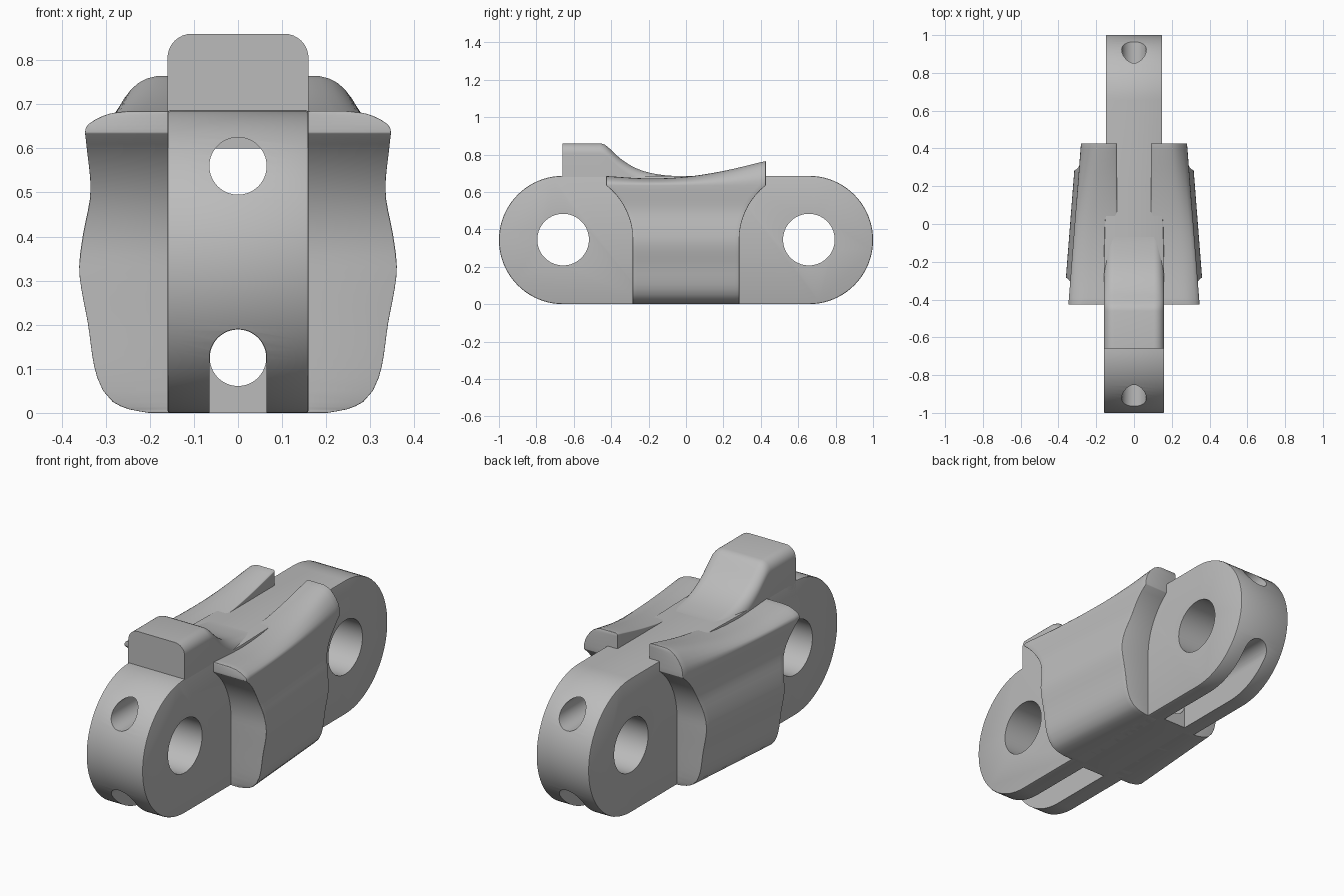
import bpy, bmesh, math
from mathutils import Matrix

cube = bpy.data.objects.get("Cube")
if cube:
    bpy.data.objects.remove(cube, do_unlink=True)

grey = bpy.data.materials.new("plain grey")
grey.use_nodes = True
grey.diffuse_color = (0.5, 0.5, 0.5, 1)
grey.node_tree.nodes["Principled BSDF"].inputs["Base Color"].default_value = (0.5, 0.5, 0.5, 1)

R = 0.343          # end radius and axis height
PIN = 0.657        # pin axis distance from centre
HOLE = 0.065       # radius of the lengthwise channels


def make(name, bm):
    bmesh.ops.recalc_face_normals(bm, faces=bm.faces)
    mesh = bpy.data.meshes.new(name)
    bm.to_mesh(mesh)
    bm.free()
    mesh.materials.append(grey)
    ob = bpy.data.objects.new(name, mesh)
    bpy.context.collection.objects.link(ob)
    return ob


def activate(ob):
    bpy.ops.object.select_all(action='DESELECT')
    ob.select_set(True)
    bpy.context.view_layer.objects.active = ob


def bevel(ob, width, segments):
    activate(ob)
    mod = ob.modifiers.new("bevel", 'BEVEL')
    mod.width, mod.segments = width, segments
    mod.limit_method, mod.angle_limit = 'ANGLE', math.radians(40)
    bpy.ops.object.modifier_apply(modifier=mod.name)


def cut(ob, cutter):
    activate(ob)
    mod = ob.modifiers.new("cut", 'BOOLEAN')
    mod.operation, mod.solver, mod.object = 'DIFFERENCE', 'EXACT', cutter
    bpy.ops.object.modifier_apply(modifier=mod.name)
    bpy.data.objects.remove(cutter, do_unlink=True)


def smooth(ob):
    activate(ob)
    bpy.ops.object.shade_smooth_by_angle(angle=math.radians(32))


def prism(name, start, vector):
    """Extrude a flat outline along a vector."""
    bm = bmesh.new()
    face = bm.faces.new([bm.verts.new(p) for p in start])
    new = bmesh.ops.extrude_face_region(bm, geom=[face])["geom"]
    bmesh.ops.translate(bm, verts=[g for g in new if isinstance(g, bmesh.types.BMVert)], vec=vector)
    return bm


def arc(cx, cz, r, a, b, n):
    return [(cx + r * math.cos(math.radians(a + (b - a) * i / n)),
             cz + r * math.sin(math.radians(a + (b - a) * i / n))) for i in range(n + 1)]


def spline(points, v):
    """Smooth interpolation through a short list of points."""
    for i in range(len(points) - 1):
        (x0, y0), (x1, y1) = points[i], points[i + 1]
        if v <= x1 or i == len(points) - 2:
            before, after = points[max(i - 1, 0)], points[min(i + 2, len(points) - 1)]
            m0 = (y1 - before[1]) / (x1 - before[0]) * (x1 - x0)
            m1 = (after[1] - y0) / (after[0] - x0) * (x1 - x0)
            t = (v - x0) / (x1 - x0)
            return ((2*t**3 - 3*t*t + 1) * y0 + (t**3 - 2*t*t + t) * m0
                    + (3*t*t - 2*t**3) * y1 + (t**3 - t*t) * m1)


# Link plate: stadium outline, slightly narrower at the back
outline = arc(PIN, R, R, -90, 90, 40) + arc(-PIN, R, R, 90, 270, 40)
bm = prism("plate", [(-0.16, y, z) for y, z in outline], (0.32, 0, 0))
for y in (-0.2, 0.2):
    bmesh.ops.bisect_plane(bm, geom=bm.verts[:] + bm.edges[:] + bm.faces[:],
                           plane_co=(0, y, 0), plane_no=(0, 1, 0))
for v in bm.verts:
    if v.co.y > 0.1:
        v.co.x *= 0.93
plate = make("link_plate", bm)
bevel(plate, 0.006, 2)

# Pin bores, lengthwise channels and open slots under each end
def cylinder(r, depth, matrix):
    bm = bmesh.new()
    bmesh.ops.create_cone(bm, cap_ends=True, segments=64, radius1=r, radius2=r,
                          depth=depth, matrix=matrix)
    return make("cutter", bm)

along_y = Matrix.Rotation(math.pi / 2, 4, 'X')
for side in (-1, 1):
    cut(plate, cylinder(0.138, 1, Matrix.Translation((0, side * PIN, 0.345))
                        @ Matrix.Rotation(math.pi / 2, 4, 'Y')))
    arch = arc(0, 0.125, HOLE, 0, 180, 24) + [(-HOLE, -0.1), (HOLE, -0.1)]
    cut(plate, make("cutter", prism("slot", [(x, side * 0.31, z) for x, z in arch],
                                    (0, side * 0.9, 0))))
cut(plate, cylinder(HOLE, 2.4, Matrix.Translation((0, 0, 0.56)) @ along_y))
cut(plate, cylinder(HOLE - 0.001, 0.7, Matrix.Translation((0, 0, 0.125)) @ along_y))
smooth(plate)

# Raised stop on the front, its back sweeping down into the plate
sweep = [(-0.46, 0.86), (-0.435, 0.853), (-0.41, 0.833), (-0.35, 0.778), (-0.28, 0.733),
         (-0.2, 0.704), (-0.1, 0.688), (0.0, 0.684), (0.1, 0.675)]
stations = [(-0.66, 0.86)] + [(y, spline(sweep, y)) for y in [-0.46 + 0.56 * i / 40 for i in range(41)]]
bm = bmesh.new()
rings = []
for y, top in stations:
    ring = [(0.16, 0.6)] + arc(0.105, top - 0.055, 0.055, 0, 90, 8)
    ring += [(-x, z) for x, z in reversed(ring)]
    rings.append([bm.verts.new((x, y, z)) for x, z in ring])
for a, b in zip(rings, rings[1:]):
    for i in range(len(a)):
        j = (i + 1) % len(a)
        bm.faces.new((a[i], a[j], b[j], b[i]))
bm.faces.new(rings[0])
bm.faces.new(rings[-1])
smooth(make("raised_stop", bm))


# Side wings: bulged pads, hollowed around the pin ends, with a rising top
bulge = [(0.0, 0.18), (0.008, 0.225), (0.025, 0.262), (0.05, 0.284), (0.1, 0.303), (0.2, 0.318),
         (0.32, 0.338), (0.4, 0.330), (0.5, 0.310), (0.6, 0.313), (0.635, 0.314)]
crown = [(0.0, 0.314), (0.35, 0.309), (0.72, 0.280), (0.93, 0.248), (1.0, 0.215)]
top_line = [(-0.43, 0.685), (-0.2, 0.672), (0.0, 0.681), (0.2, 0.712), (0.43, 0.766)]
LIP = 0.635


def half_length(z):
    if z <= R:
        return 0.285
    return PIN - math.sqrt(0.372 ** 2 - (min(z, LIP) - R) ** 2)


low = [0, 0.003, 0.008, 0.015, 0.025, 0.05] + [0.08 + (LIP - 0.08) * i / 22 for i in range(23)]
levels = [(z, 0, spline(bulge, z)) for z in low]
levels += [(LIP, f, spline(crown, f)) for f in (0.2, 0.4, 0.6, 0.75, 0.87, 0.95, 1)]


def wing(name, side):
    bm = bmesh.new()
    columns = []
    for k in range(25):
        u = k / 12 - 1
        outer, inner = [], []
        for z, f, x in levels:
            y = u * half_length(z)
            height = z + f * (spline(top_line, y) - LIP)
            outer.append(bm.verts.new((side * (x - 0.078 * y), y, height)))
            inner.append(bm.verts.new((side * (0.1 if f == 1 else 0.09), y, height)))
        columns.append(outer + inner[::-1])
    n = len(columns[0])
    for a, b in zip(columns, columns[1:]):
        for i in range(n):
            j = (i + 1) % n
            bm.faces.new((a[i], a[j], b[j], b[i]))
    for c in (columns[0], columns[-1]):
        for i in range(n // 2 - 1):
            bm.faces.new((c[i], c[i + 1], c[n - 2 - i], c[n - 1 - i]))
    ob = make(name, bm)
    bevel(ob, 0.012, 3)
    smooth(ob)


wing("left_wing", 1)
wing("right_wing", -1)
